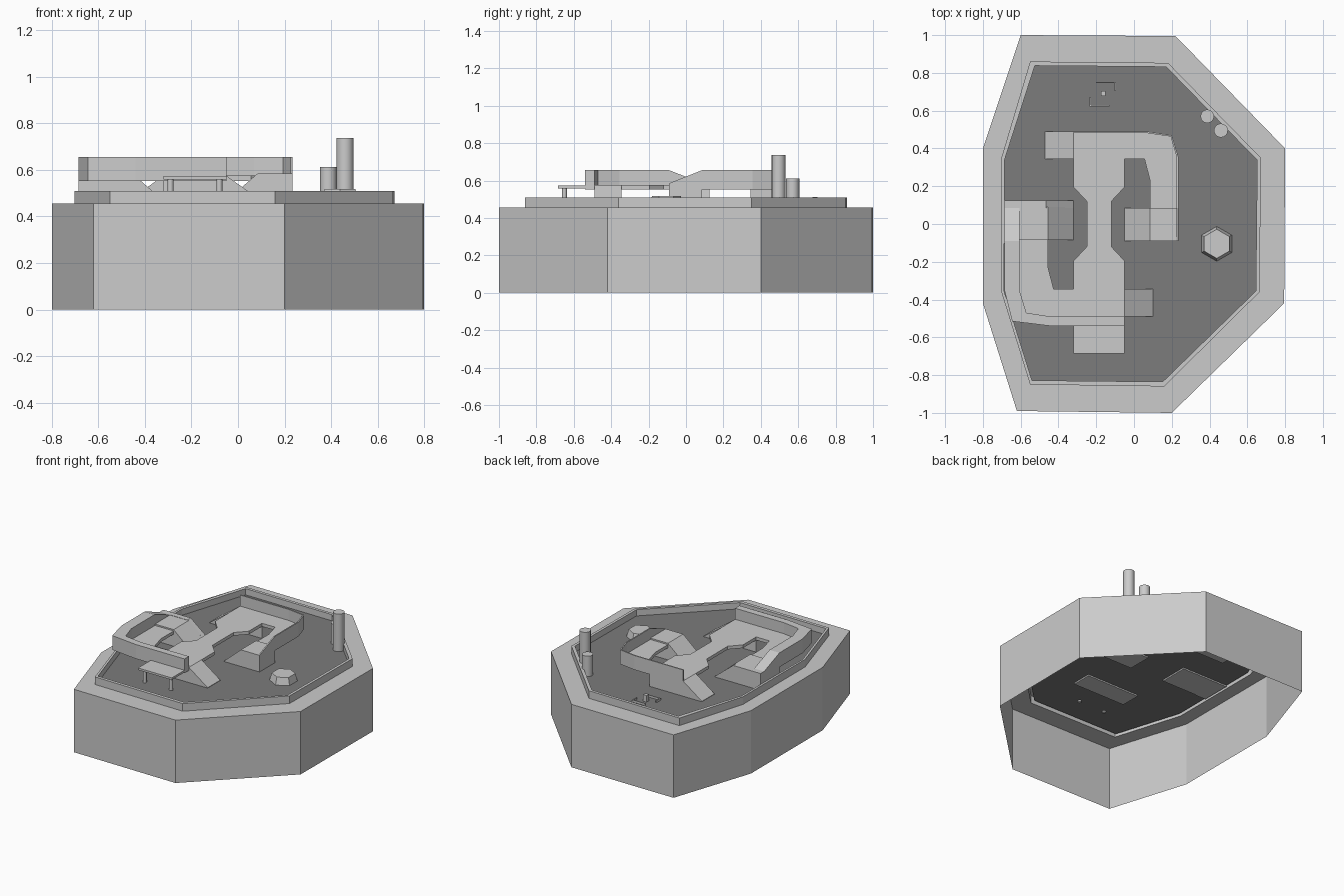
import bpy, bmesh, math
from mathutils import Vector

if "Cube" in bpy.data.objects:
    bpy.data.objects.remove(bpy.data.objects["Cube"])

BASE, FLOOR, LIP, DECK, UNDER, TOP = 0.455, 0.465, 0.51, 0.575, 0.552, 0.655


def finish(name, bm, mat=None, recalc=True):
    if recalc:
        bmesh.ops.recalc_face_normals(bm, faces=bm.faces)
    me = bpy.data.meshes.new(name)
    bm.to_mesh(me)
    bm.free()
    ob = bpy.data.objects.new(name, me)
    bpy.context.collection.objects.link(ob)
    if mat:
        me.materials.append(mat)
    return ob


def solid(name, pts, offset):
    """Closed prism: 3D outline pushed along offset."""
    bm = bmesh.new()
    f = bm.faces.new([bm.verts.new(p) for p in pts])
    ext = bmesh.ops.extrude_face_region(bm, geom=[f])
    moved = [g for g in ext['geom'] if isinstance(g, bmesh.types.BMVert)]
    bmesh.ops.translate(bm, verts=moved, vec=Vector(offset))
    return finish(name, bm)


def slab(name, pts, z0, z1):
    return solid(name, [(x, y, z0) for x, y in pts], (0, 0, z1 - z0))


def box(name, x0, x1, y0, y1, z0, z1):
    return slab(name, [(x0, y0), (x1, y0), (x1, y1), (x0, y1)], z0, z1)


def profile_xz(name, pts, y0, y1):
    return solid(name, [(x, y0, z) for x, z in pts], (0, y1 - y0, 0))


def profile_yz(name, pts, x0, x1):
    return solid(name, [(x0, y, z) for y, z in pts], (x1 - x0, 0, 0))


def turn(pts):
    """Half turn about the middle of the walkway."""
    return [(-0.37 - x, -y) for x, y in pts]


def post(name, x, y, r0, r1, z0, z1, n, smooth=True):
    bm = bmesh.new()
    rings = [[bm.verts.new((x + r * math.sin(i * math.tau / n), y + r * math.cos(i * math.tau / n), z))
              for i in range(n)] for r, z in ((r0, z0), (r1, z1))]
    for r in rings:
        bm.faces.new(r)
    for i in range(n):
        j = (i + 1) % n
        bm.faces.new((rings[0][i], rings[0][j], rings[1][j], rings[1][i]))
    ob = finish(name, bm)
    if smooth:
        for p in ob.data.polygons:
            p.use_smooth = len(p.vertices) == 4


dark = bpy.data.materials.new("dark_floor")
dark.diffuse_color = (0.2, 0.2, 0.2, 1)
dark.use_nodes = True
dark.node_tree.nodes["Principled BSDF"].inputs["Base Color"].default_value = dark.diffuse_color

# open-bottomed eight-sided base with rim and raised lip
outer = [(-.6, 1), (.22, .995), (.8, .4), (.795, -.42), (.2, -1), (-.62, -.99), (-.8, -.42), (-.8, .4)]
mid = [(-.55, .86), (.18, .853), (.672, .35), (.665, -.36), (.16, -.86), (-.55, -.85), (-.702, -.36), (-.702, .35)]
inner = [(-.525, .838), (.17, .832), (.652, .338), (.645, -.355), (.152, -.835), (-.54, -.828), (-.688, -.355), (-.685, .34)]
bm = bmesh.new()
rings = [[bm.verts.new((x, y, z)) for x, y in o] for o, z in
         ((outer, 0), (outer, BASE), (mid, BASE), (mid, LIP), (inner, LIP), (inner, FLOOR))]
for a, b in zip(rings, rings[1:]):
    for i in range(8):
        j = (i + 1) % 8
        bm.faces.new((a[j], a[i], b[i], b[j]))
finish("base_shell", bm, recalc=False)

# floor sheet
bm = bmesh.new()
bm.faces.new([bm.verts.new((x, y, FLOOR)) for x, y in reversed(inner)])
finish("arena_floor", bm, dark, recalc=False)

# S-shaped walkway deck
half = [(-.12, .12), (-.05, .195), (-.05, .345), (.055, .345), (.085, .23), (.085, -.09), (.235, -.09),
        (.235, .355), (.2, .47), (.07, .49), (-.32, .49), (-.32, .195), (-.25, .12)]
slab("walkway_deck", half + turn(half), UNDER, DECK)

# solid end blocks with ramps, front and rear
end = [(-.47, BASE), (-.05, BASE), (-.05, DECK), (-.32, DECK), (-.47, FLOOR + .003)]
flip = [(-.37 - x, z) for x, z in end]
profile_xz("rear_ramp", end, .345, .49)
profile_xz("front_ramp", flip, -.49, -.345)

# solid arm ends with side ramps
arm = [(-.05, BASE), (.235, BASE), (.235, DECK + .01), (.085, DECK + .01), (-.05, FLOOR + .003)]
profile_xz("right_arm_ramp", arm, -.09, .085)
profile_xz("left_arm_ramp", [(-.37 - x, z) for x, z in arm], -.085, .09)
curb = [(-.685, BASE), (-.32, BASE), (-.32, FLOOR + .006), (-.465, DECK + .012), (-.685, DECK + .012)]
profile_xz("left_arm_end", curb, .085, .125)

# thin railing behind the rear arm
rail = [(-.32, .49), (.07, .49), (.2, .47), (.235, .355), (.235, .085)]
rail_in = [(.226, .085), (.226, .353), (.194, .463), (.069, .481), (-.32, .481)]
slab("rear_railing", rail + rail_in, UNDER, TOP)
profile_yz("rear_railing_slope", [(.085, UNDER), (.085, TOP), (-.09, DECK + .01), (-.09, UNDER)], .226, .235)

# thick parapet along the front and left arm
wall_out = [(-.05, -.54), (-.44, -.54), (-.645, -.515), (-.685, -.355), (-.685, -.09)]
wall_in = [(-.605, -.09), (-.605, -.355), (-.57, -.47), (-.44, -.49), (-.05, -.49)]
slab("front_parapet", wall_out + wall_in, UNDER, TOP)
profile_yz("left_parapet_slope", [(-.09, BASE), (-.09, TOP), (.085, DECK + .012), (.085, BASE)], -.685, -.605)

# front canopy on two legs
box("front_canopy", -.32, -.05, -.685, -.54, .558, .573)
for x in (-.29, -.08):
    post("canopy_leg", x, -.65, .013, .013, BASE, .56, 8)

# pillars and hexagonal pedestal
post("tall_pillar", .46, .495, .037, .037, BASE, .737, 16)
post("short_pillar", .388, .57, .036, .036, BASE, .612, 16)
post("hex_pedestal", .438, -.105, .092, .077, FLOOR, .517, 6, smooth=False)

# small marker post with two corner brackets
box("marker_post", -.176, -.15, .677, .703, BASE, .513)
for s in (1, -1):
    cx, cy = -.165 + s * .07, .688 + s * .065
    for n, w, h in (("marker_bracket_long", .105, .007), ("marker_bracket_short", .007, .05)):
        x0, x1 = sorted((cx, cx - s * w))
        y0, y1 = sorted((cy, cy - s * h))
        box(n, x0, x1, y0, y1, FLOOR - .005, FLOOR + .015)
